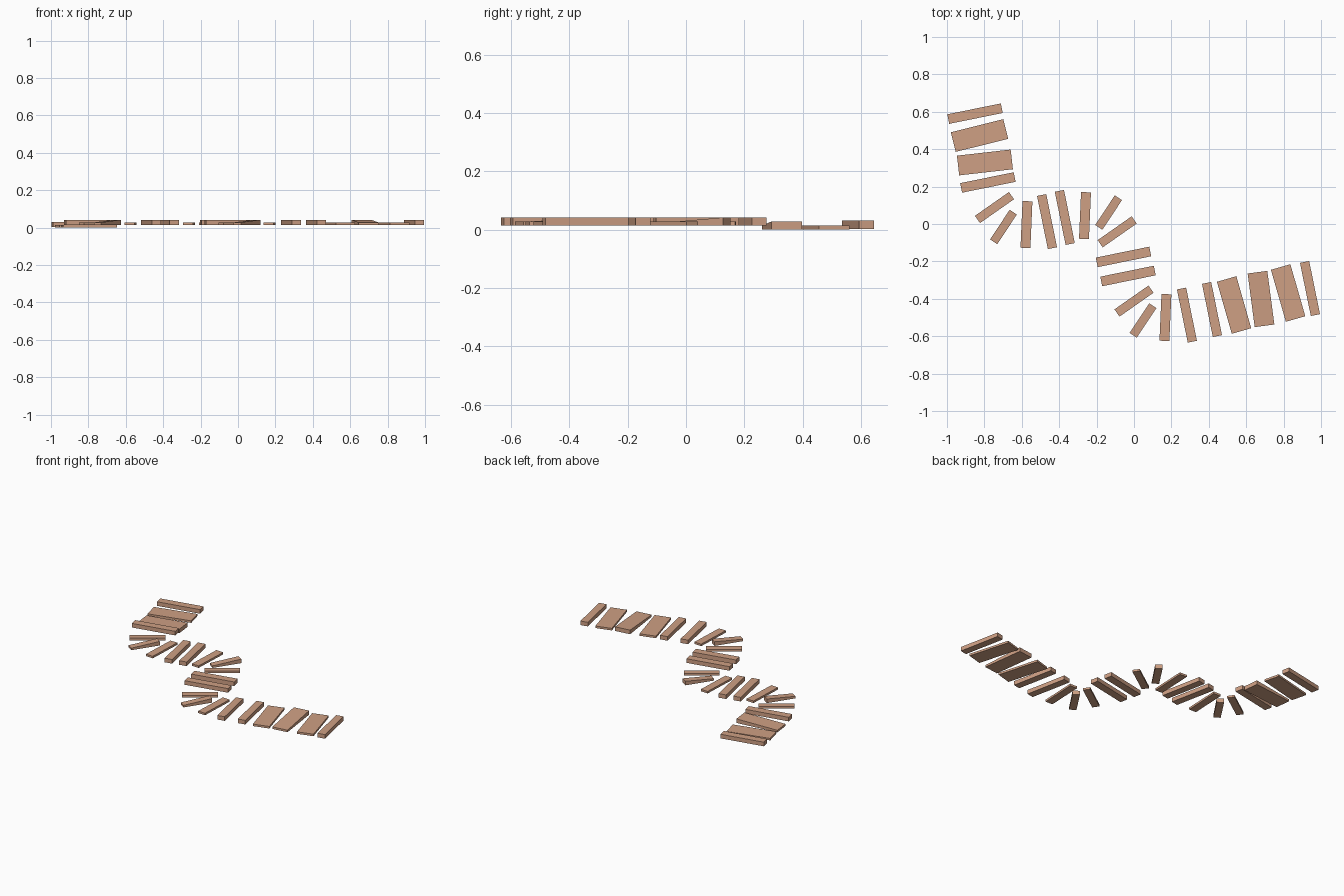
import bpy, bmesh
from math import radians, cos, sin

if "Cube" in bpy.data.objects:
    bpy.data.objects.remove(bpy.data.objects["Cube"])

wood = bpy.data.materials.new("wood")
wood.diffuse_color = (0.62, 0.35, 0.23, 1)
wood.use_nodes = True
wood.node_tree.nodes["Principled BSDF"].inputs["Base Color"].default_value = wood.diffuse_color

# Plank kinds: length, width, direction in degrees, height at the start and far end
KINDS = {
    "cross":      (0.292, 0.052, 11.5, 0.028, 0.028),
    "turn_thin":  (0.222, 0.047, 35,   0.014, 0.014),
    "turn_wedge": (0.190, 0.046, 56.5, 0.014, 0.028),
    "run_thin":   (0.250, 0.053, 87.5, 0.014, 0.014),
    "run":        (0.290, 0.050, 101.5, 0.028, 0.028),
    "wide_thin":  (0.289, 0.108, 106,  0.014, 0.014),
    "wide_wedge": (0.289, 0.106, 97.5, 0.014, 0.028),
}


def plank(name, kind, x, y, base=0.014, angle=None):
    length, width, deg, h0, h1 = KINDS[kind]
    a = radians(deg if angle is None else angle)
    bm = bmesh.new()
    bmesh.ops.create_cube(bm, size=1)
    for v in bm.verts:
        u, w = v.co.x * length, v.co.y * width
        top = h1 if v.co.x > 0 else h0
        z = base + (top if v.co.z > 0 else 0)
        v.co = (x + u * cos(a) - w * sin(a), y + u * sin(a) + w * cos(a), z)
    me = bpy.data.meshes.new(name)
    bm.to_mesh(me)
    bm.free()
    me.materials.append(wood)
    bpy.context.collection.objects.link(bpy.data.objects.new(name, me))


# Lower planks at the back left end
plank("end_plank", "cross", -0.85, 0.59, 0.003)
plank("low_wide_plank", "wide_thin", -0.826, 0.473, 0.001, 14)
plank("low_wedge_plank", "wide_wedge", -0.797, 0.329, 0.0, 6.5)

# Winding path planks
PATH = [
    ("cross", -0.781, 0.222), ("turn_thin", -0.746, 0.088),
    ("turn_wedge", -0.698, -0.016), ("run_thin", -0.575, -0.003),
    ("run", -0.465, 0.013), ("run", -0.37, 0.035),
    ("run_thin", -0.262, 0.045), ("turn_wedge", -0.136, 0.061),
    ("turn_thin", -0.09, -0.042), ("cross", -0.056, -0.176),
    ("cross", -0.032, -0.278), ("turn_thin", 0.0, -0.412),
    ("turn_wedge", 0.048, -0.516), ("run_thin", 0.168, -0.5),
    ("run", 0.283, -0.487), ("run", 0.417, -0.457),
    ("wide_thin", 0.535, -0.433), ("wide_wedge", 0.679, -0.401),
    ("wide_thin", 0.824, -0.369), ("run", 0.941, -0.345),
]
for i, (kind, x, y) in enumerate(PATH):
    plank(f"path_plank_{i + 1}", kind, x, y)
